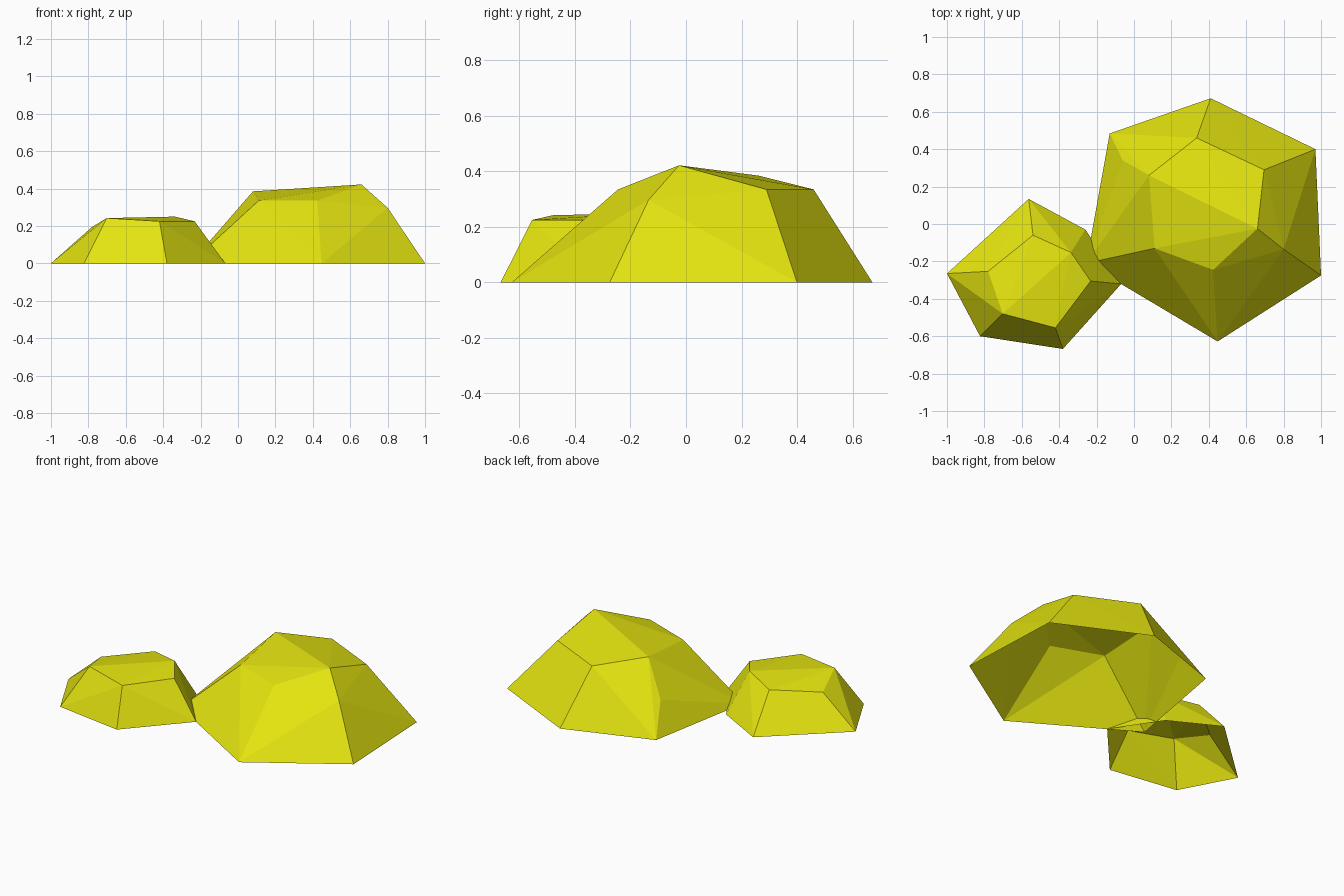
import bpy
import bmesh

if "Cube" in bpy.data.objects:
    bpy.data.objects.remove(bpy.data.objects["Cube"])

# One flat yellow for everything
yellow = bpy.data.materials.new("yellow")
yellow.diffuse_color = (0.78, 0.78, 0.005, 1.0)
yellow.use_nodes = True
yellow.node_tree.nodes["Principled BSDF"].inputs["Base Color"].default_value = yellow.diffuse_color


def rock(name, base, crown):
    """Faceted convex mound: ground outline + upper corners, open underneath."""
    bm = bmesh.new()
    for x, y in base:
        bm.verts.new((x, y, 0))
    for p in crown:
        bm.verts.new(p)
    bmesh.ops.convex_hull(bm, input=bm.verts[:])
    under = [f for f in bm.faces if all(v.co.z < 1e-4 for v in f.verts)]
    bmesh.ops.delete(bm, geom=under, context='FACES_ONLY')
    # make the facets face outward
    for f in bm.faces:
        if f.normal.z < 0:
            f.normal_flip()
    mesh = bpy.data.meshes.new(name)
    bm.to_mesh(mesh)
    bm.free()
    mesh.materials.append(yellow)
    obj = bpy.data.objects.new(name, mesh)
    bpy.context.collection.objects.link(obj)
    return obj


# Large mound on the right
rock("large_mound",
     [(0.41, 0.672), (0.97, 0.40), (1.0, -0.275), (0.447, -0.628),
      (-0.255, -0.21), (-0.13, 0.484)],
     [(0.08, 0.26, 0.385), (0.335, 0.46, 0.335), (0.695, 0.29, 0.335),
      (0.66, -0.025, 0.422), (0.80, -0.135, 0.297), (0.423, -0.245, 0.335),
      (0.11, -0.13, 0.335), (-0.06, 0.34, 0.18)])

# Small mound on the left
rock("small_mound",
     [(-1.0, -0.265), (-0.823, -0.60), (-0.38, -0.668), (-0.068, -0.32),
      (-0.26, -0.03), (-0.563, 0.134)],
     [(-0.78, -0.253, 0.195), (-0.702, -0.48, 0.242), (-0.42, -0.555, 0.225),
      (-0.232, -0.305, 0.225), (-0.337, -0.152, 0.25), (-0.54, -0.06, 0.22)])
